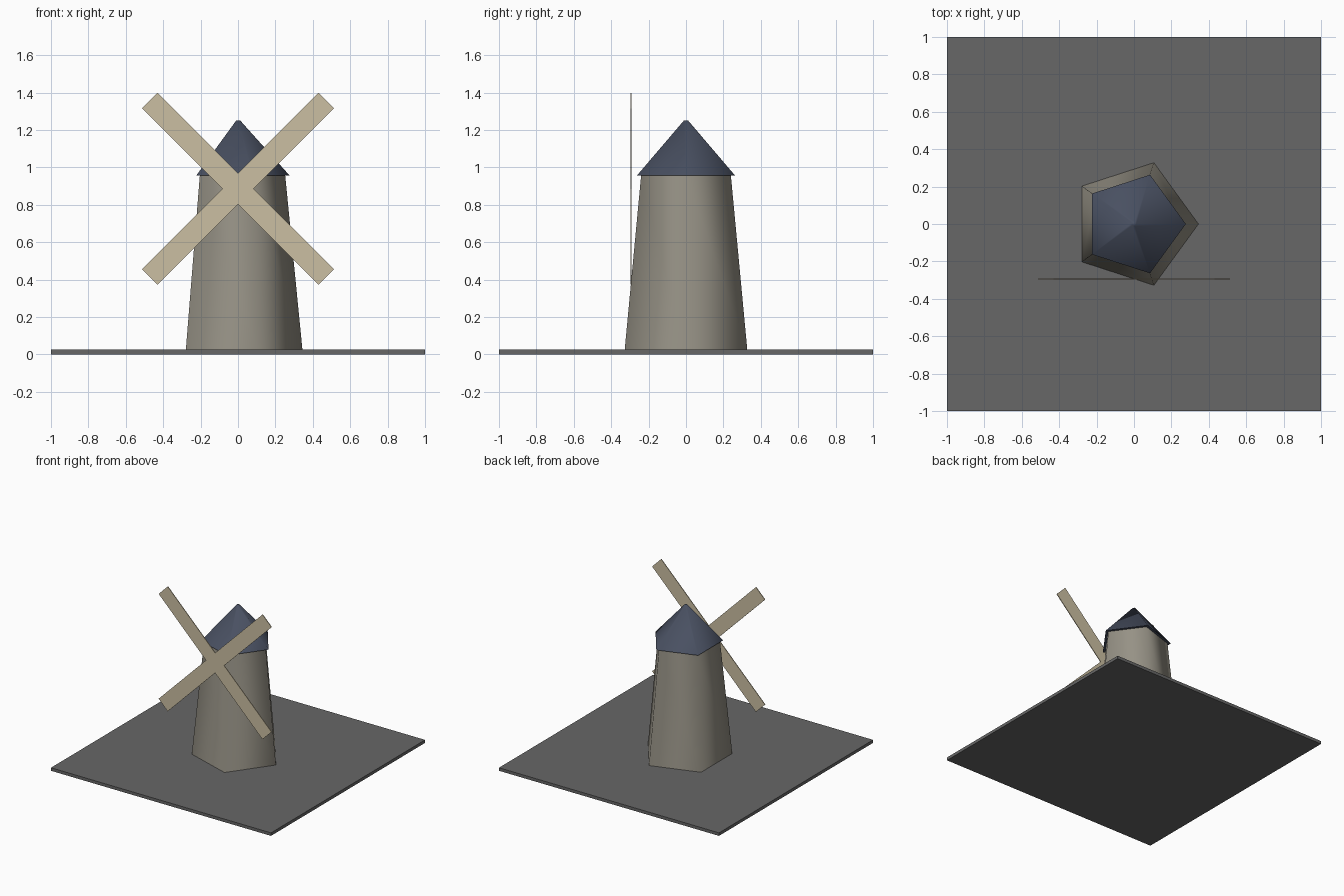
import bpy, bmesh
from math import radians, cos, sin, pi

if "Cube" in bpy.data.objects:
    bpy.data.objects.remove(bpy.data.objects["Cube"], do_unlink=True)


def material(name, rgb):
    m = bpy.data.materials.new(name)
    m.use_nodes = True
    m.diffuse_color = (*rgb, 1)
    m.node_tree.nodes["Principled BSDF"].inputs["Base Color"].default_value = (*rgb, 1)
    return m


stone = material("warm grey stone", (0.31, 0.29, 0.24))
slate = material("blue slate", (0.066, 0.080, 0.120))
wood = material("pale wood", (0.60, 0.52, 0.36))
ground = material("dark grey ground", (0.135, 0.135, 0.135))


def five_sided(name, r_low, r_high, z_low, z_high, mat):
    """Tapered pentagonal drum with a corner on +x and softly shaded sides."""
    bpy.ops.mesh.primitive_cone_add(vertices=5, radius1=r_low, radius2=r_high,
                                    depth=z_high - z_low,
                                    location=(0, 0, (z_low + z_high) / 2))
    ob = bpy.context.object
    ob.name = name
    # turn the mesh so that one corner points along +x
    corner = max((v.co for v in ob.data.vertices), key=lambda c: c.xy.length)
    turn = -corner.xy.angle_signed((1, 0))
    for v in ob.data.vertices:
        x, y = v.co.xy
        a = pi / 2
        v.co.xy = (x * cos(a) + y * sin(a), y * cos(a) - x * sin(a))
    ob.data.materials.append(mat)
    bpy.ops.object.shade_smooth_by_angle(angle=radians(80))
    return ob


# Ground slab
bpy.ops.mesh.primitive_cube_add(size=1, location=(0, 0, 0.0125))
slab = bpy.context.object
slab.name = "ground_slab"
slab.scale = (2, 2, 0.025)
slab.data.materials.append(ground)

# Tower and roof
five_sided("tower", 0.345, 0.252, 0.02, 0.96, stone)
five_sided("roof", 0.277, 0.012, 0.955, 1.25, slate)

# Sails: one cross-shaped outline, made thin and turned onto the diagonals
reach, half, thick = 0.667, 0.058, 0.006
bm = bmesh.new()
outline = []
for i in range(4):
    c, s = round(cos(i * pi / 2)), round(sin(i * pi / 2))
    for x, z in ((reach, -half), (reach, half), (half, half)):
        outline.append(bm.verts.new((x * c - z * s, -thick / 2, x * s + z * c)))
face = bm.faces.new(outline)
extruded = bmesh.ops.extrude_face_region(bm, geom=[face])["geom"]
bmesh.ops.translate(bm, vec=(0, thick, 0),
                    verts=[g for g in extruded if isinstance(g, bmesh.types.BMVert)])
bmesh.ops.recalc_face_normals(bm, faces=bm.faces)
mesh = bpy.data.meshes.new("sails")
bm.to_mesh(mesh)
bm.free()
mesh.materials.append(wood)
sails = bpy.data.objects.new("sails", mesh)
sails.location = (0, -0.295, 0.885)
sails.rotation_euler.y = radians(45)
bpy.context.collection.objects.link(sails)
